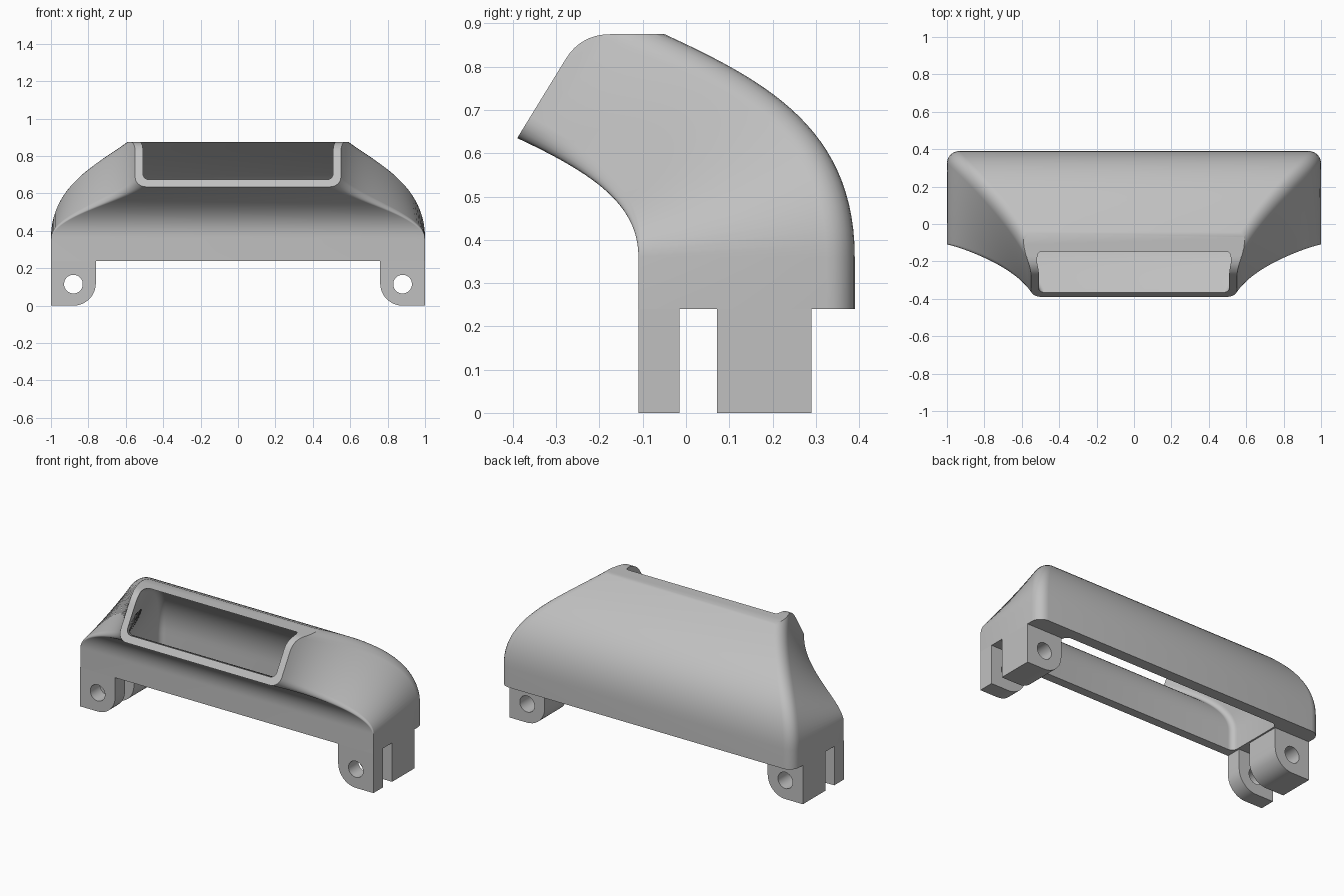
import bpy, bmesh, math
from mathutils import Vector

cube = bpy.data.objects.get("Cube")
if cube:
    bpy.data.objects.remove(cube, do_unlink=True)

grey = bpy.data.materials.new("plain grey")
grey.use_nodes = True
grey.diffuse_color = (0.53, 0.53, 0.53, 1)
grey.node_tree.nodes["Principled BSDF"].inputs["Base Color"].default_value = grey.diffuse_color


def make_object(name, bm):
    bmesh.ops.recalc_face_normals(bm, faces=bm.faces)
    mesh = bpy.data.meshes.new(name)
    bm.to_mesh(mesh)
    bm.free()
    mesh.materials.append(grey)
    obj = bpy.data.objects.new(name, mesh)
    bpy.context.collection.objects.link(obj)
    return obj


def select(obj):
    bpy.ops.object.select_all(action='DESELECT')
    obj.select_set(True)
    bpy.context.view_layer.objects.active = obj


def cut(obj, cutter):
    select(obj)
    mod = obj.modifiers.new("cut", 'BOOLEAN')
    mod.operation = 'DIFFERENCE'
    mod.solver = 'EXACT'
    mod.object = cutter
    bpy.ops.object.modifier_apply(modifier=mod.name)
    bpy.data.objects.remove(cutter, do_unlink=True)


def smooth(obj):
    select(obj)
    bpy.ops.object.shade_smooth_by_angle(angle=math.radians(30))


def bezier(points, t):
    a, b, c, d = points
    s = 1 - t
    return a * s**3 + b * (3 * s * s * t) + c * (3 * s * t * t) + d * t**3


def lerp(a, b, t):
    return a + (b - a) * t


def ring(front, back, half, r_front, r_back, steps=6):
    """Rounded rectangle spanning front to back in y,z and +-half in x."""
    axis = (back - front).normalized()
    length = (back - front).length
    corners = [(1, 0, r_front, -90), (1, length, r_back, 0),
               (-1, length, r_back, 90), (-1, 0, r_front, 180)]
    out = []
    for side, v, r, start in corners:
        cx = side * (half - r)
        cv = v + r if v == 0 else v - r
        for i in range(steps + 1):
            a = math.radians(start + 90 * i / steps)
            p = front + axis * (cv + r * math.sin(a))
            out.append(Vector((cx + r * math.cos(a), p.x, p.y)))
    return out


def loft(name, rings):
    bm = bmesh.new()
    loops = [[bm.verts.new(p) for p in r] for r in rings]
    for a, b in zip(loops, loops[1:]):
        for i in range(len(a)):
            j = (i + 1) % len(a)
            bm.faces.new((a[i], a[j], b[j], b[i]))
    bm.faces.new(loops[0])
    bm.faces.new(loops[-1])
    return make_object(name, bm)


def extrude(name, outline, offset):
    bm = bmesh.new()
    face = bm.faces.new([bm.verts.new(p) for p in outline])
    moved = bmesh.ops.extrude_face_region(bm, geom=[face])["geom"]
    bmesh.ops.translate(bm, vec=offset, verts=[v for v in moved if isinstance(v, bmesh.types.BMVert)])
    return make_object(name, bm)


# Guide curves in y,z for the bent duct, with its half widths
V = Vector
front_path = [V((-0.11, 0.36)), V((-0.11, 0.48)), V((-0.21, 0.551)), V((-0.39, 0.635))]
back_path = [V((0.39, 0.36)), V((0.39, 0.72)), V((0.087, 0.806)), V((-0.2, 0.945))]
outer_width = (1, 1, 0.67, 0.55)
inner_width = (0.75, 0.75, 0.6, 0.508)
STEPS = 32

outer, inner = [], []
for k in range(STEPS + 1):
    t = k / STEPS
    f, b = bezier(front_path, t), bezier(back_path, t)
    n = (b - f).normalized()
    outer.append((f, b, bezier(outer_width, t), lerp(0.004, 0.06, t), 0.065))
    inner.append((f + n * lerp(0.055, 0.045, t), b - n * lerp(0.07, 0.04, t),
                  bezier(inner_width, t), 0.035, 0.035))


def shifted(section, offset):
    return (section[0] + offset, section[1] + offset) + section[2:]


# Straight base below the bend, and overshoot for the cavity
outer.insert(0, shifted(outer[0], V((0, -0.12))))
inner.insert(0, shifted(inner[0], V((0, -0.2))))
inner.append(shifted(inner[-1], V((-0.085, 0.052))))

duct = loft("duct_shell", [ring(*s) for s in outer])
cavity = loft("cavity_cutter", [ring(*s) for s in inner])

# Flat top with a rounded lip
tip = V((-0.243, 0.875))
low = tip - V((0.522, 0.853)) * 0.068
high = tip + V((0.068, 0))
lip = [lerp(lerp(low, tip, i / 8), lerp(tip, high, i / 8), i / 8) for i in range(9)]
lip += [V((0.6, 0.875)), V((0.6, 1.2)), V((-0.6, 1.2)), V((-0.6, low.y))]
top = extrude("top_cutter", [(-1.2, p.x, p.y) for p in lip], (2.4, 0, 0))
cut(duct, top)
cut(duct, cavity)
smooth(duct)

# Mounting lugs: a thin front one and a thick back one at each end
for side, side_name in ((1, "left"), (-1, "right")):
    for y0, y1, place in ((-0.11, -0.015, "front"), (0.072, 0.29, "back")):
        profile = [(1, 0), (1, 0.24), (0.76, 0.24)]
        for i in range(11):
            a = math.radians(180 + 9 * i)
            profile.append((0.88 + 0.12 * math.cos(a), 0.12 + 0.12 * math.sin(a)))
        lug = extrude(f"{side_name}_{place}_lug", [(side * x, y0, z) for x, z in profile],
                      (0, y1 - y0, 0))
        hole = [(side * 0.88 + 0.05 * math.cos(math.tau * i / 32), y0 - 0.05,
                 0.115 + 0.05 * math.sin(math.tau * i / 32)) for i in range(32)]
        cut(lug, extrude("hole_cutter", hole, (0, y1 - y0 + 0.1, 0)))
        smooth(lug)
